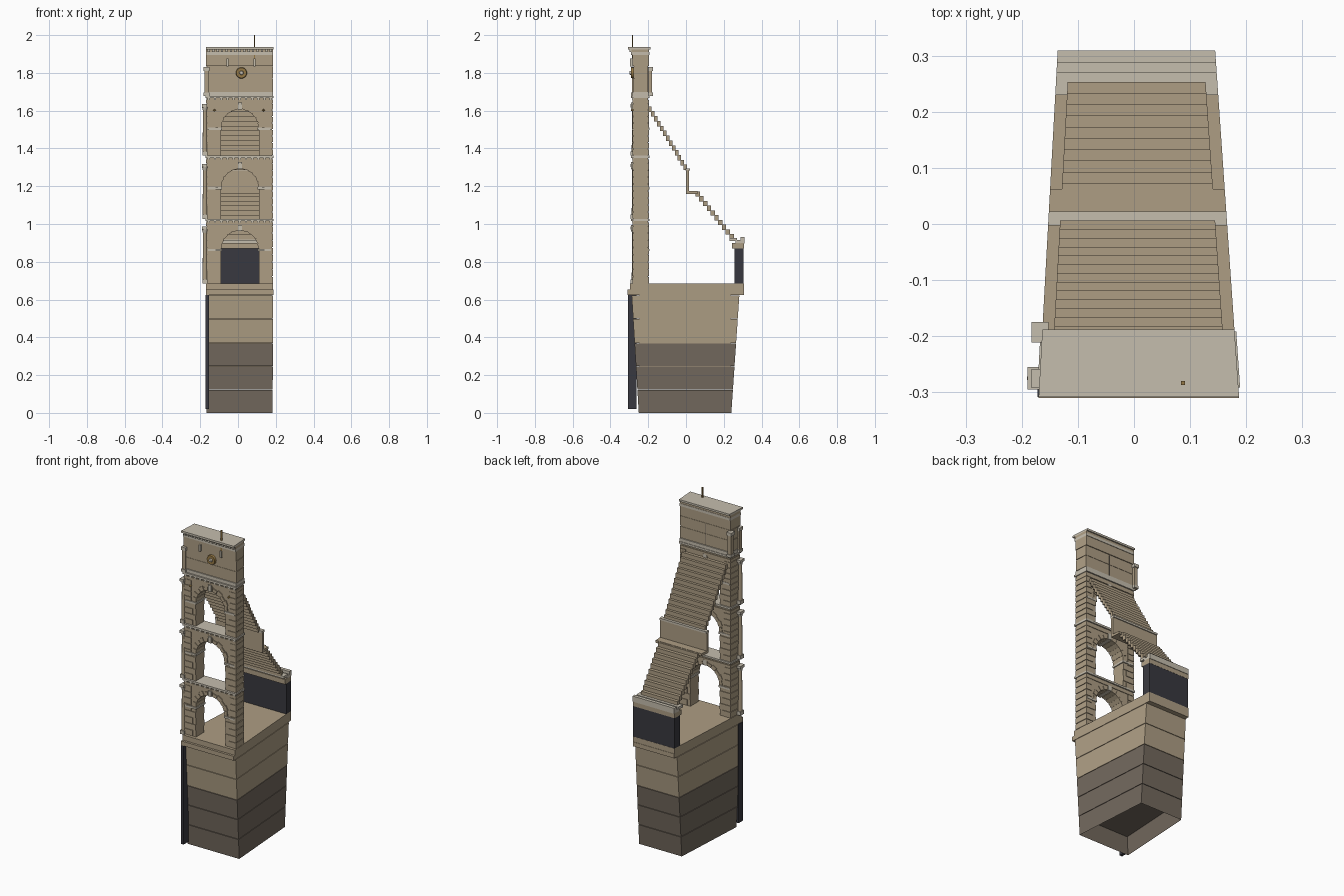
import bpy, bmesh, math

if "Cube" in bpy.data.objects:
    bpy.data.objects.remove(bpy.data.objects["Cube"])

def material(name, r, g, b):
    m = bpy.data.materials.new(name)
    m.diffuse_color = (r, g, b, 1)
    m.use_nodes = True
    m.node_tree.nodes["Principled BSDF"].inputs["Base Color"].default_value = m.diffuse_color
    return m

TAN = material("tan_stone", 0.42, 0.34, 0.23)
LIGHT = material("light_stone", 0.56, 0.51, 0.42)
BROWN = material("brown_stone", 0.17, 0.14, 0.11)
DARK = material("dark_slate", 0.04, 0.04, 0.05)
GOLD = material("bronze", 0.30, 0.19, 0.06)

# radial side planes of the wedge
def xl(y): return -0.153 + 0.055 * y
def xr(y): return 0.166 - 0.069 * y

def finish(name, bm, mat):
    bmesh.ops.recalc_face_normals(bm, faces=bm.faces[:])
    me = bpy.data.meshes.new(name)
    bm.to_mesh(me)
    bm.free()
    me.materials.append(mat)
    ob = bpy.data.objects.new(name, me)
    bpy.context.collection.objects.link(ob)
    return ob

def hexa(bm, bottom, top, open_bottom=False):
    b = [bm.verts.new(p) for p in bottom]
    t = [bm.verts.new(p) for p in top]
    for i in range(4):
        j = (i + 1) % 4
        bm.faces.new((b[i], b[j], t[j], t[i]))
    bm.faces.new(t)
    if not open_bottom:
        bm.faces.new(b)

def ring(y0, y1, z, over=0.0):
    return [(xl(y0) - over, y0, z), (xr(y0) + over, y0, z),
            (xr(y1) + over, y1, z), (xl(y1) - over, y1, z)]

def slab(name, y0, y1, z0, z1, mat, over=0.0, top=None, open_bottom=False):
    bm = bmesh.new()
    t = top or (y0, y1)
    hexa(bm, ring(y0, y1, z0, over), ring(t[0], t[1], z1, over), open_bottom)
    return finish(name, bm, mat)

def add_box(bm, x0, x1, y0, y1, z0, z1):
    q = [(x0, y0), (x1, y0), (x1, y1), (x0, y1)]
    hexa(bm, [(x, y, z0) for x, y in q], [(x, y, z1) for x, y in q])

def box(name, mat, *dims):
    bm = bmesh.new()
    add_box(bm, *dims)
    return finish(name, bm, mat)

def cyl(name, mat, r0, r1, depth, loc, rot=(0, 0, 0), n=12):
    bpy.ops.mesh.primitive_cone_add(vertices=n, radius1=r0, radius2=r1, depth=depth,
                                    location=loc, rotation=rot)
    ob = bpy.context.object
    ob.name = name
    ob.data.materials.append(mat)
    bpy.ops.object.shade_smooth_by_angle()
    return ob

# base: five flaring courses, the lowest one open underneath
def flare(z): return (-0.25 - 0.06 * z, 0.24 + 0.068 * z)
levels = [0, 0.124, 0.248, 0.37, 0.5, 0.625]
for i in range(5):
    z0, z1 = levels[i], levels[i + 1]
    slab("base_course", *flare(z0), z0, z1 - 0.003, BROWN if i < 3 else TAN,
         top=flare(z1), open_bottom=(i == 0))
slab("base_core", -0.245, 0.235, 0.126, 0.63, TAN, over=-0.006)
slab("base_cornice_lower", -0.31, 0.308, 0.625, 0.652, TAN)
slab("base_cornice_upper", -0.296, 0.306, 0.652, 0.684, TAN)
box("corner_fin", DARK, -0.172, -0.153, -0.308, -0.262, 0.02, 0.625)

YF, YB = -0.278, -0.2
CX, R = 0.01, 0.1

def arch_wall(z0, spring, z1):
    n = 16
    pts = [(-1, z0), (-1, z1), (1, z1), (1, z0), (CX + R, z0)]
    pts += [(CX + R * math.cos(math.pi * i / n), spring + R * math.sin(math.pi * i / n))
            for i in range(n + 1)]
    pts.append((CX - R, z0))
    def put(x, y, z):
        return (xl(y) + 0.004 if x == -1 else xr(y) - 0.004 if x == 1 else x, y, z)
    bm = bmesh.new()
    f = [bm.verts.new(put(x, YF, z)) for x, z in pts]
    b = [bm.verts.new(put(x, YB, z)) for x, z in pts]
    bm.faces.new(f)
    bm.faces.new(b[::-1])
    for i in range(len(pts)):
        j = (i + 1) % len(pts)
        bm.faces.new((f[i], b[i], b[j], f[j]))
    finish("arch_wall", bm, TAN)

def voussoirs(spring):
    n, y0, y1 = 11, YF - 0.006, YB + 0.003
    bm = bmesh.new()
    for i in range(n):
        a0, a1 = (math.pi * (i + k) / n for k in (0.06, 0.94))
        ro = 0.124 if i % 2 else 0.117
        rings = []
        for y in (y0, y1):
            rings.append([(CX + r * math.cos(a), y, spring + r * math.sin(a))
                          for r, a in ((0.097, a0), (ro, a0), (ro, a1), (0.097, a1))])
        hexa(bm, *rings)
    finish("arch_stones", bm, TAN)

def pier_blocks(z0, spring, z1, courses):
    bm = bmesh.new()
    y0, y1 = YF - 0.004, YB + 0.004
    h = (z1 - z0) / courses
    for i in range(courses):
        a, b = z0 + i * h + 0.002, z0 + (i + 1) * h - 0.002
        inset = 0.0 if b < spring else 0.032
        trim = 0.002 if i % 2 else 0.022
        for s in (-1, 1):
            xi = CX + s * (R - 0.002 + inset + (trim if inset == 0 else 0))
            edge = xl if s < 0 else xr
            q = [(edge(y0), y0), (xi, y0), (xi, y1), (edge(y1), y1)]
            hexa(bm, [(x, y, a) for x, y in q], [(x, y, b) for x, y in q])
    finish("pier_blocks", bm, TAN)
    # imposts at the arch springing
    for s in (-1, 1):
        xs = sorted((CX + s * (R - 0.006), (xl if s < 0 else xr)(YF) - s * 0.01))
        box("impost", LIGHT, *xs, YF - 0.008, YB + 0.006, spring - 0.012, spring)

def side_column(z0, z1):
    x, y = -0.175, -0.275
    box("column_base", LIGHT, x - 0.014, x + 0.014, y - 0.018, y + 0.018, z0, z0 + 0.022)
    cyl("column_shaft", TAN, 0.0125, 0.0105, z1 - z0 - 0.04, (x, y, (z0 + z1) / 2))
    cyl("column_bell", LIGHT, 0.011, 0.016, 0.02, (x, y, z1 - 0.024))
    box("column_capital", LIGHT, x - 0.015, x + 0.012, y - 0.02, y + 0.02, z1 - 0.016, z1)

def dentils(z0, z1, y, depth, n):
    bm = bmesh.new()
    for i in range(n):
        x = xl(y) + 0.008 + i * (xr(y) - xl(y) - 0.026) / (n - 1)
        add_box(bm, x, x + 0.012, y - depth, y + 0.01, z0, z1)
    finish("dentils", bm, LIGHT)

def entablature(z0, z1):
    h = z1 - z0
    slab("architrave", YF - 0.005, YB + 0.004, z0, z0 + 0.45 * h, TAN)
    slab("frieze", YF - 0.001, YB, z0 + 0.45 * h, z0 + 0.7 * h, TAN, over=-0.002)
    dentils(z0 + 0.45 * h, z0 + 0.7 * h, YF - 0.001, 0.008, 11)
    slab("cornice", YF - 0.013, YB + 0.008, z0 + 0.7 * h, z1, LIGHT, over=0.003)

# three arched storeys: floor, springing, wall top, entablature top
for z0, spring, z1, zt in ((0.684, 0.868, 0.99, 1.027), (1.027, 1.195, 1.322, 1.363),
                           (1.363, 1.51, 1.638, 1.678)):
    arch_wall(z0, spring, z1)
    voussoirs(spring)
    pier_blocks(z0, spring, z1, 8)
    entablature(z1, zt)
    side_column(z0, z1 - 0.004)
    bm = bmesh.new()
    add_box(bm, CX - 0.011, CX + 0.011, YF - 0.013, YB + 0.005, spring + 0.096, z1 + 0.006)
    finish("keystone", bm, LIGHT)
for x in (-0.125, 0.135):
    cyl("spandrel_boss", GOLD, 0.008, 0.004, 0.014, (x, YF - 0.006, 1.602),
        (math.pi / 2, 0, 0), 4)

# attic
slab("attic_core", YF + 0.002, YB - 0.002, 1.67, 1.91, TAN, over=-0.003)
for z0, z1 in ((1.70, 1.768), (1.772, 1.833)):
    slab("attic_course", YF, YB, z0, z1, TAN)
slab("attic_plinth", YF - 0.004, YB + 0.005, 1.678, 1.698, LIGHT)
slab("attic_fascia", YF - 0.006, YB + 0.003, 1.836, 1.895, TAN)
slab("attic_moulding", YF - 0.012, YB + 0.006, 1.895, 1.911, LIGHT)
dentils(1.911, 1.925, YF - 0.008, 0.014, 15)
slab("attic_bed", YF - 0.01, YB + 0.004, 1.911, 1.925, TAN)
slab("attic_cornice", -0.308, -0.188, 1.925, 1.937, LIGHT)
box("attic_back_joint", BROWN, 0.008, 0.012, YB - 0.01, YB + 0.001, 1.70, 1.83)
cyl("round_shield", GOLD, 0.03, 0.027, 0.014, (0.018, YF - 0.005, 1.80), (math.pi / 2, 0, 0), 20)
cyl("shield_boss", LIGHT, 0.013, 0.009, 0.012, (0.018, YF - 0.014, 1.80), (math.pi / 2, 0, 0), 12)
for x in (-0.055, 0.087):
    box("mast_corbel", LIGHT, x - 0.005, x + 0.005, YF - 0.018, YF, 1.835, 1.875)
box("mast", GOLD, 0.084, 0.091, -0.287, -0.280, 1.835, 2.0)
# attic pilasters on the left flank
for y, w in ((-0.193, 0.013), (-0.275, 0.012)):
    box("attic_pilaster", TAN, -0.178, -0.156, y - w, y + w, 1.678, 1.82)
    box("attic_capital", LIGHT, -0.183, -0.152, y - w - 0.005, y + w + 0.005, 1.81, 1.83)
    box("attic_pilaster_base", LIGHT, -0.182, -0.152, y - w - 0.004, y + w + 0.004, 1.678, 1.695)

# seating tiers
def tiers(name, ya, za, yb, zb, n):
    dy, dz = (yb - ya) / n, (zb - za) / n
    for i in range(n):
        y, z = ya + i * dy, za + i * dz
        slab(name, y, y + dy + 0.003, z + dz, z + 0.003, TAN, over=-0.021)

tiers("upper_tier_step", -0.2, 1.62, 0.003, 1.285, 13)
tiers("lower_tier_step", 0.05, 1.17, 0.25, 0.918, 10)
slab("tier_wall", 0.0, 0.016, 1.165, 1.285, TAN)
slab("tier_wall_cap", -0.003, 0.022, 1.283, 1.295, LIGHT)
slab("walkway", 0.0, 0.062, 1.16, 1.175, TAN)

# podium at the arena side
slab("podium_wall", 0.256, 0.305, 0.684, 0.87, DARK)
slab("podium_cap", 0.243, 0.306, 0.87, 0.9, TAN)
for i, (y0, y1, z1) in enumerate(((0.23, 0.27, 0.925), (0.262, 0.29, 0.915), (0.288, 0.309, 0.932))):
    slab("podium_seat", y0, y1, 0.898 + (0.012 if i == 0 else 0), z1, LIGHT)
